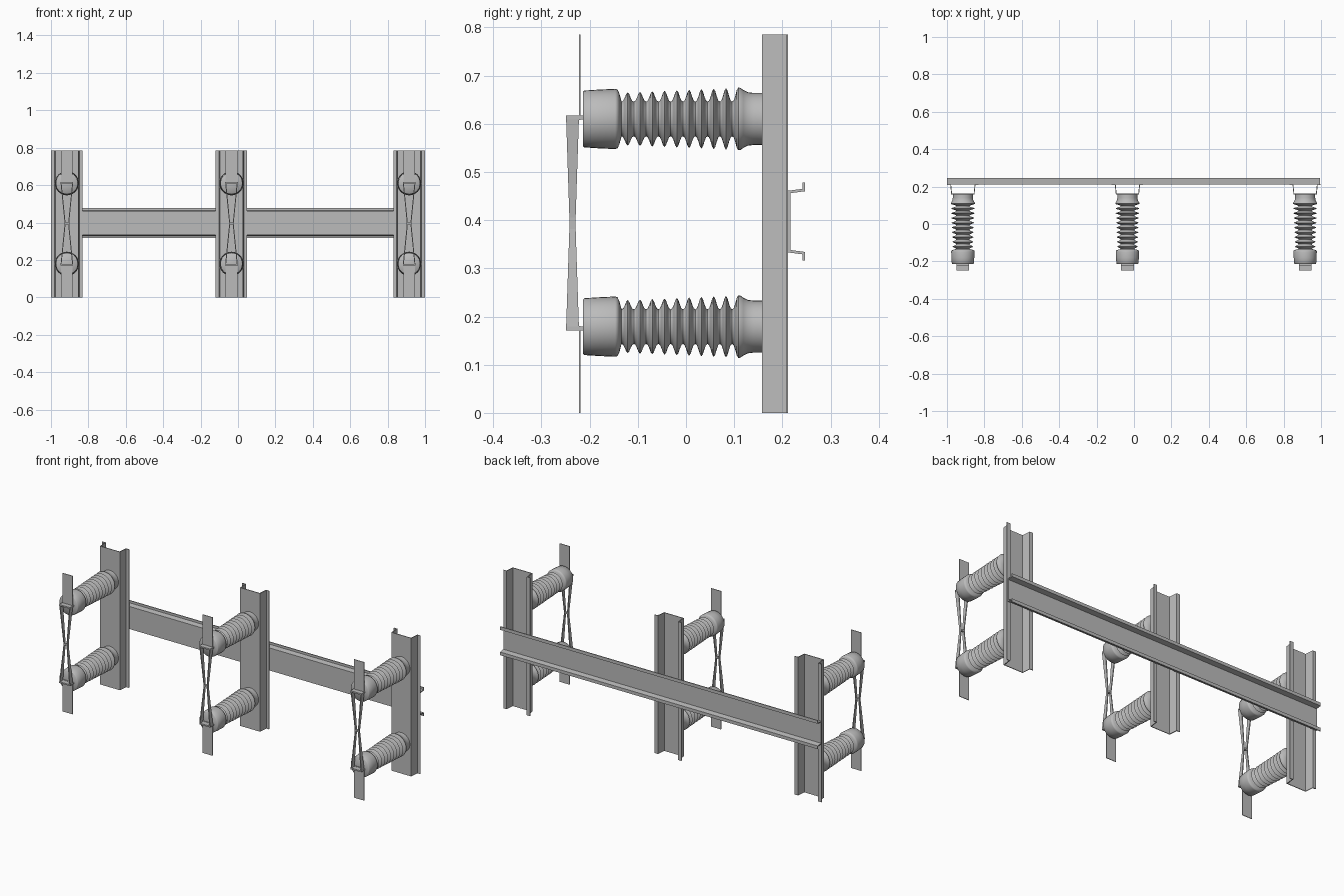
import bpy, bmesh, math

if "Cube" in bpy.data.objects:
    bpy.data.objects.remove(bpy.data.objects["Cube"])

COLUMN_X = (-0.915, -0.035, 0.915)
INSULATOR_Z = (0.61, 0.179)
MID_Z = 0.394

grey = bpy.data.materials.new("galvanised_grey")
grey.diffuse_color = (0.5, 0.5, 0.5, 1)
grey.use_nodes = True
grey.node_tree.nodes["Principled BSDF"].inputs["Base Color"].default_value = grey.diffuse_color


def finish(name, bm, smooth=False):
    bmesh.ops.recalc_face_normals(bm, faces=bm.faces)
    me = bpy.data.meshes.new(name)
    bm.to_mesh(me)
    bm.free()
    me.materials.append(grey)
    ob = bpy.data.objects.new(name, me)
    bpy.context.collection.objects.link(ob)
    if smooth:
        bpy.context.view_layer.objects.active = ob
        ob.select_set(True)
        bpy.ops.object.shade_smooth_by_angle(angle=math.radians(50))
        ob.select_set(False)
    return ob


def loft(bm, rings, caps=True):
    """Skin a list of closed point rings."""
    vs = [[bm.verts.new(p) for p in r] for r in rings]
    n = len(vs[0])
    for a, b in zip(vs, vs[1:]):
        for i in range(n):
            bm.faces.new((a[i], a[(i + 1) % n], b[(i + 1) % n], b[i]))
    if caps:
        bm.faces.new(vs[0])
        bm.faces.new(vs[-1])


def box(bm, x0, x1, y0, y1, z0, z1):
    loft(bm, [[(x0, y0, z), (x1, y0, z), (x1, y1, z), (x0, y1, z)] for z in (z0, z1)])


def hat_profile(y0, y1, web, foot, edge, t):
    """Hat channel outline as (across, depth): web at y0, lips at y1."""
    half = [(web, y0), (foot, y1 - t), (edge, y1 - t), (edge, y1),
            (foot - t, y1), (web - t, y0 + t)]
    outer, inner = half[:4], half[4:]
    right = outer + inner
    left = [(-a, d) for a, d in reversed(right)]
    return right + left


# Upright hat-section columns
for i, cx in enumerate(COLUMN_X):
    prof = hat_profile(0.158, 0.212, 0.062, 0.067, 0.084, 0.004)
    bm = bmesh.new()
    loft(bm, [[(cx + a, d, z) for a, d in prof] for z in (0, 0.785)])
    finish(f"column_{i + 1}", bm)

# Horizontal rear beam
prof = hat_profile(0.212, 0.247, 0.064, 0.068, 0.081, 0.005)
bm = bmesh.new()
loft(bm, [[(x, d, 0.397 + a) for a, d in prof] for x in (-1.0, 0.995)])
finish("rear_beam", bm)


# Ribbed insulator profile as (y, radius)
def insulator_profile():
    pts = [(-0.214, 0.0), (-0.214, 0.056), (-0.211, 0.059), (-0.18, 0.061),
           (-0.147, 0.0625), (-0.142, 0.061), (-0.138, 0.052)]
    sheds, first, step = 10, -0.121, 0.0255
    for s in range(sheds):
        peak = 0.055 + 0.010 * s / (sheds - 1)
        for k in range(-4, 5 if s == sheds - 1 else 4):
            if s == sheds - 1 and k > 0:
                break
            w = (0.5 + 0.5 * math.cos(math.pi * k / 4)) ** 1.3
            pts.append((first + step * (s + k / 8), 0.036 + (peak - 0.036) * w))
    return pts + [(0.113, 0.0645), (0.119, 0.060), (0.128, 0.0555),
                  (0.14, 0.054), (0.16, 0.054), (0.16, 0.0)]


SEG = 32
for i, cx in enumerate(COLUMN_X):
    for label, cz in zip(("upper", "lower"), INSULATOR_Z):
        bm = bmesh.new()
        rings = []
        for y, r in insulator_profile():
            r = max(r, 1e-5)
            rings.append([(cx + r * math.cos(2 * math.pi * k / SEG), y,
                           cz + r * math.sin(2 * math.pi * k / SEG)) for k in range(SEG)])
        loft(bm, rings)
        finish(f"insulator_{label}_{i + 1}", bm, True)

    # Flat terminal strips running up and down from the insulators
    for label, z0, z1 in (("upper", 0.608, 0.785), ("lower", 0.0, 0.18)):
        bm = bmesh.new()
        box(bm, cx - 0.031, cx + 0.031, -0.222, -0.2185, z0, z1)
        finish(f"terminal_strip_{label}_{i + 1}", bm)

    # Pair of switch blades pinched together at mid height
    bm = bmesh.new()
    for s in (-1, 1):
        rings = []
        for z, xo, hy in ((0.171, 0.034, 0.0135), (MID_Z - 0.012, 0.013, 0.0065),
                          (MID_Z + 0.012, 0.013, 0.0065), (0.617, 0.034, 0.0135)):
            a, b, c = cx + s * xo, cx + s * (xo - 0.005), -0.2355
            rings.append([(a, c - hy, z), (b, c - hy, z), (b, c + hy, z), (a, c + hy, z)])
        loft(bm, rings)
    # centre spacer
    box(bm, cx - 0.011, cx + 0.011, -0.2415, -0.2295, MID_Z - 0.005, MID_Z + 0.005)
    finish(f"switch_blades_{i + 1}", bm)

    # Contact tabs tying the blades to the insulator caps
    for label, z in (("upper", 0.609), ("lower", 0.171)):
        bm = bmesh.new()
        box(bm, cx - 0.034, cx + 0.034, -0.249, -0.213, z, z + 0.008)
        finish(f"contact_tab_{label}_{i + 1}", bm)
